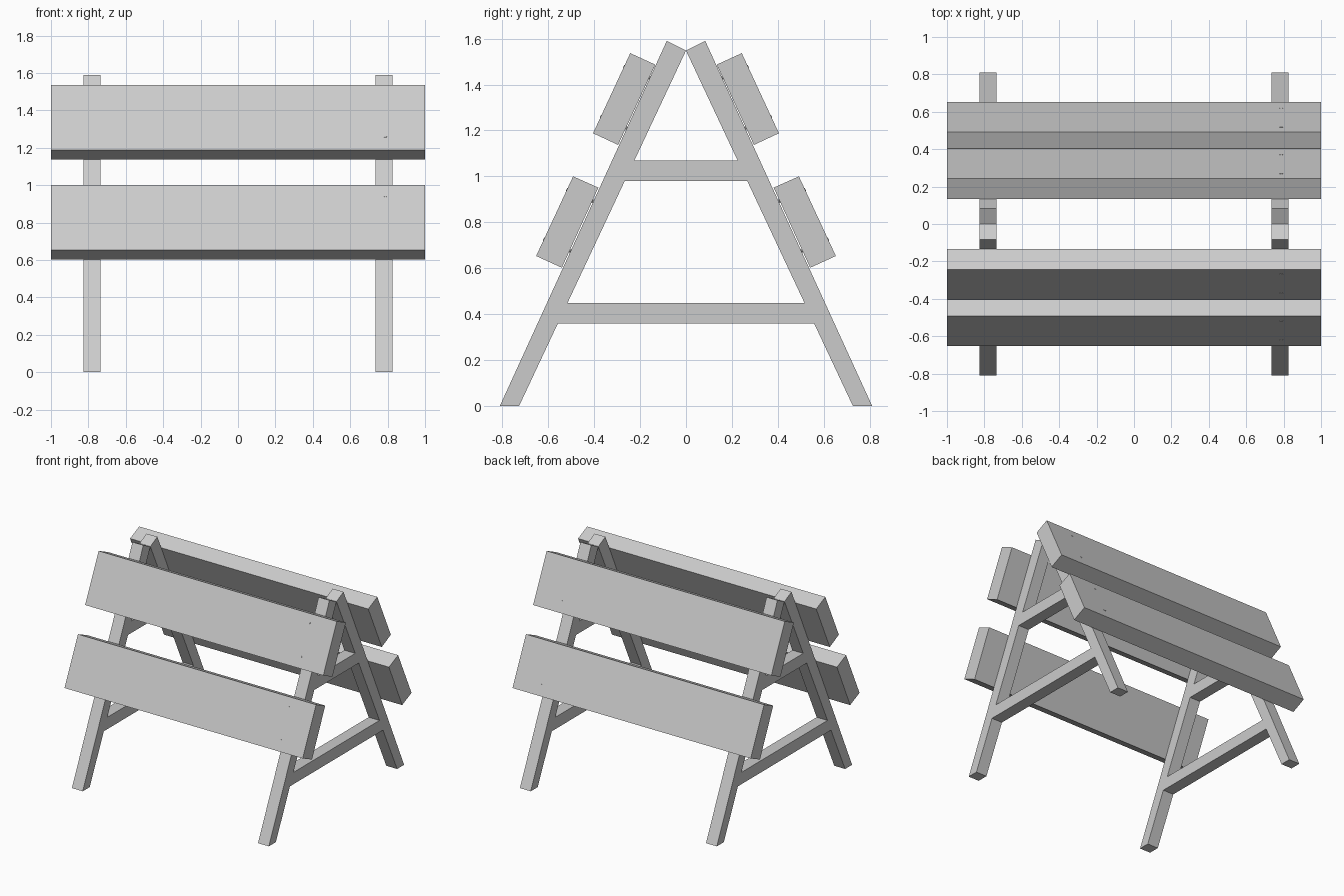
import bpy
from mathutils import Vector, Matrix

if "Cube" in bpy.data.objects:
    bpy.data.objects.remove(bpy.data.objects["Cube"])


def prism(name, profile, x0, x1):
    """Extrude a (y, z) profile along x."""
    n = len(profile)
    verts = [(x, y, z) for x in (x0, x1) for y, z in profile]
    faces = [tuple(range(n)), tuple(reversed(range(n, 2 * n)))]
    faces += [(i, i + n, (i + 1) % n + n, (i + 1) % n) for i in range(n)]
    mesh = bpy.data.meshes.new(name)
    mesh.from_pydata(verts, [], faces)
    obj = bpy.data.objects.new(name, mesh)
    bpy.context.collection.objects.link(obj)
    # consistent outward normals
    import bmesh
    bm = bmesh.new()
    bm.from_mesh(mesh)
    bmesh.ops.recalc_face_normals(bm, faces=bm.faces)
    bm.to_mesh(mesh)
    bm.free()
    return obj


def nail(name, pos, outward):
    """Small slightly flattened pin sunk through the plank into the leg."""
    bpy.ops.mesh.primitive_cylinder_add(vertices=10, radius=1, depth=1)
    obj = bpy.context.object
    obj.name = name
    rot = Vector((0, 0, 1)).rotation_difference(outward).to_matrix().to_4x4()
    centre = Vector(pos) - outward * 0.068
    obj.matrix_world = (Matrix.Translation(centre) @ rot
                        @ Matrix.Diagonal((0.010, 0.007, 0.14, 1)))


LEG = [(-0.811, 0), (-0.727, 0), (0, 1.548), (-0.084, 1.59)]
PLANKS = {
    "lower": [(-0.492, 1.0), (-0.382, 0.951), (-0.541, 0.602), (-0.653, 0.653)],
    "upper": [(-0.243, 1.537), (-0.134, 1.487), (-0.296, 1.137), (-0.405, 1.188)],
}
BRACES = {"lower": (0.359, 0.449), "upper": (0.979, 1.069)}
X_IN, X_OUT = 0.736, 0.827

# A-frame legs and cross braces at both ends
for end, s in (("left", -1), ("right", 1)):
    for side, f in (("front", 1), ("back", -1)):
        prism(f"{side}_leg_{end}", [(f * y, z) for y, z in LEG], s * X_IN, s * X_OUT)
    for level, (z0, z1) in BRACES.items():
        y0, y1 = (0.727 * (1 - z / 1.548) for z in (z0, z1))
        prism(f"{level}_brace_{end}",
              [(-y0, z0), (y0, z0), (y1, z1), (-y1, z1)], s * X_IN, s * X_OUT)

# Sloping planks with two nails each at the right end
for side, f in (("front", 1), ("back", -1)):
    for level, prof in PLANKS.items():
        pts = [(f * y, z) for y, z in prof]
        prism(f"{side}_{level}_plank", pts, -1, 1)
        top, bottom = Vector((0, *pts[0])), Vector((0, *pts[3]))
        outward = (top - Vector((0, *pts[1]))).normalized()
        for i, t in enumerate((0.165, 0.79)):
            p = top.lerp(bottom, t)
            nail(f"{side}_{level}_nail_{i + 1}", (0.787, p.y, p.z), outward)
